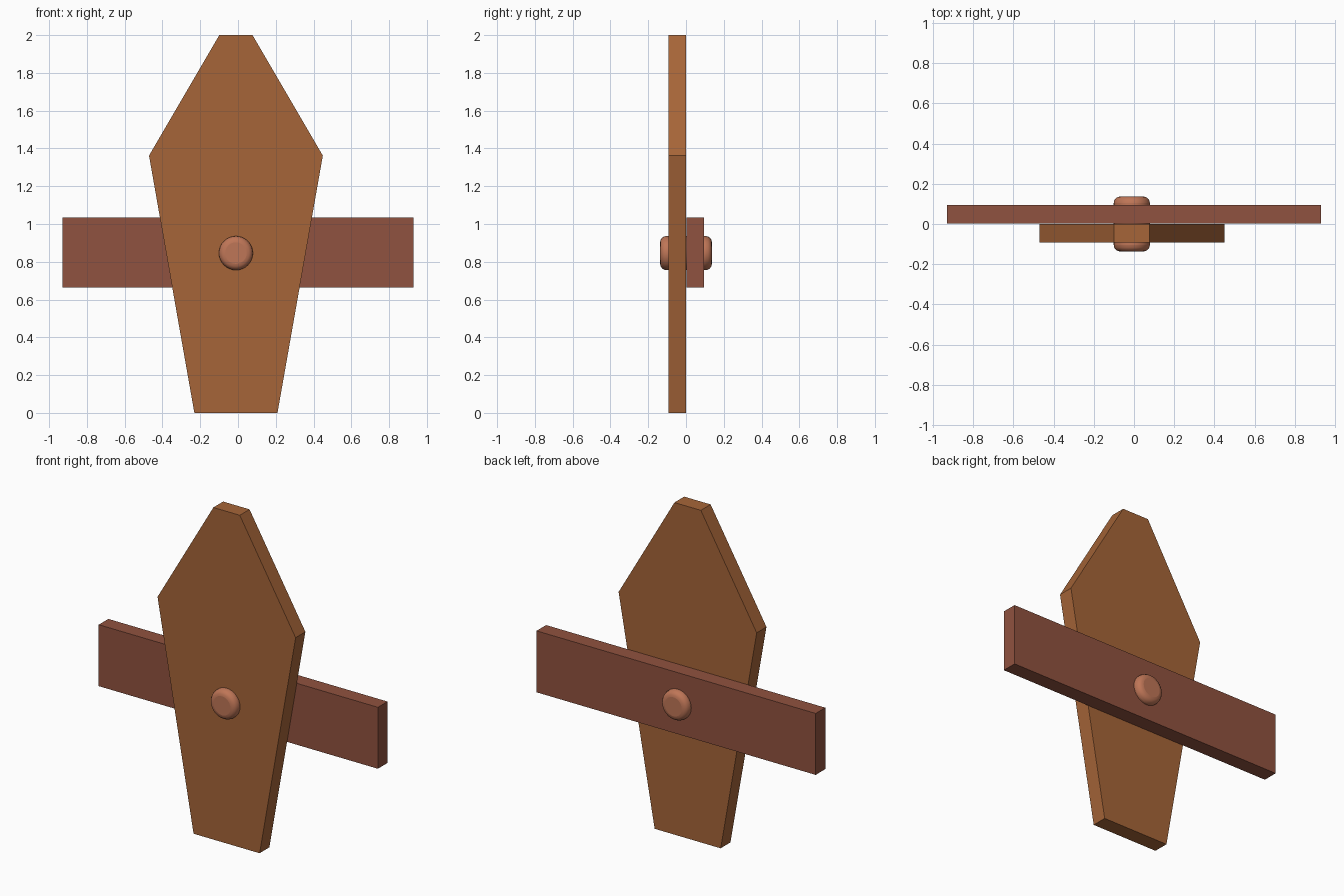
import bpy, bmesh, math

if "Cube" in bpy.data.objects:
    bpy.data.objects.remove(bpy.data.objects["Cube"])


def material(name, color):
    m = bpy.data.materials.new(name)
    m.diffuse_color = (*color, 1)
    m.use_nodes = True
    m.node_tree.nodes["Principled BSDF"].inputs["Base Color"].default_value = m.diffuse_color
    return m


def plank(name, profile, y0, y1, mat):
    """Extrude an outline in the xz plane from y0 back to y1."""
    bm = bmesh.new()
    face = bm.faces.new([bm.verts.new((x, y0, z)) for x, z in profile])
    out = bmesh.ops.extrude_face_region(bm, geom=[face], use_keep_orig=True)
    moved = [v for v in out["geom"] if isinstance(v, bmesh.types.BMVert)]
    bmesh.ops.translate(bm, verts=moved, vec=(0, y1 - y0, 0))
    bmesh.ops.recalc_face_normals(bm, faces=bm.faces)
    mesh = bpy.data.meshes.new(name)
    bm.to_mesh(mesh)
    bm.free()
    ob = bpy.data.objects.new(name, mesh)
    bpy.context.collection.objects.link(ob)
    mesh.materials.append(mat)
    return ob


board_wood = material("board_wood", (0.38, 0.13, 0.04))
bar_wood = material("bar_wood", (0.28, 0.085, 0.05))
peg_wood = material("peg_wood", (0.52, 0.18, 0.095))

# Upright board, tapered like a coffin lid
cx = -0.011
half = [(0.22, 0.0), (0.46, 1.362), (0.088, 2.0)]
outline = [(cx + x, z) for x, z in half] + [(cx - x, z) for x, z in reversed(half)]
plank("upright_board", outline, -0.093, 0.0, board_wood)

# Crossbar behind the board
plank("crossbar", [(-0.93, 0.665), (0.93, 0.665), (0.93, 1.035), (-0.93, 1.035)],
      0.003, 0.094, bar_wood)

# Rounded peg through both planks
bpy.ops.mesh.primitive_cylinder_add(vertices=32, radius=0.09, depth=0.274,
                                    location=(cx, 0, 0.846),
                                    rotation=(math.pi / 2, 0, 0))
peg = bpy.context.object
peg.name = "peg"
peg.data.materials.append(peg_wood)
bevel = peg.modifiers.new("rounded_ends", "BEVEL")
bevel.width = 0.033
bevel.segments = 4
bevel.limit_method = "ANGLE"
bevel.angle_limit = math.radians(40)
bpy.ops.object.shade_smooth_by_angle(angle=math.radians(40))
